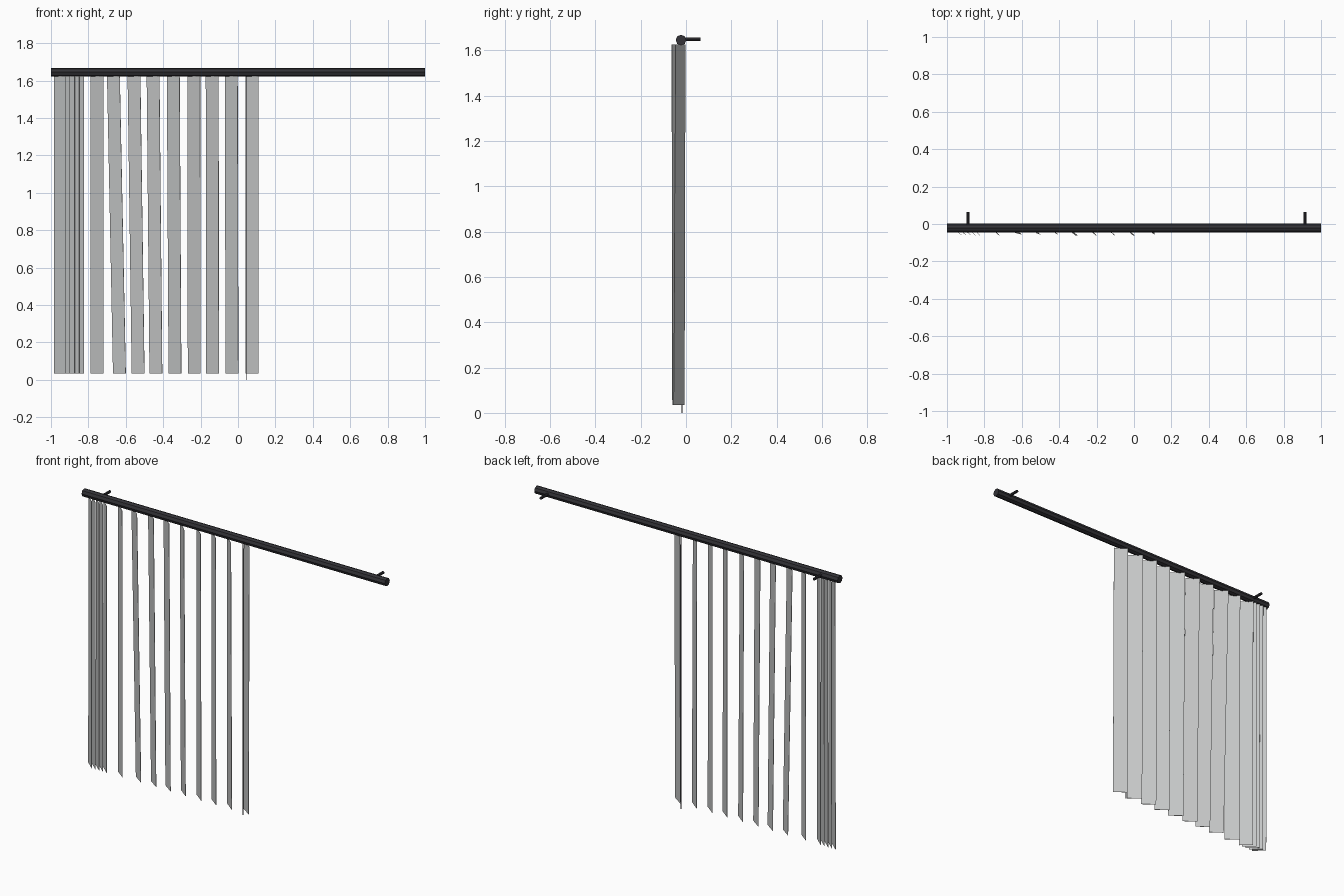
import bpy, bmesh, math
from mathutils import Vector

if "Cube" in bpy.data.objects:
    bpy.data.objects.remove(bpy.data.objects["Cube"])


def material(name, rgb):
    m = bpy.data.materials.new(name)
    m.diffuse_color = (*rgb, 1)
    m.use_nodes = True
    m.node_tree.nodes["Principled BSDF"].inputs["Base Color"].default_value = m.diffuse_color
    return m


DARK = material("dark metal", (0.033, 0.032, 0.038))
GREY = material("light grey fabric", (0.56, 0.57, 0.57))


def rod(name, a, b, radius, sides):
    a, b = Vector(a), Vector(b)
    bpy.ops.mesh.primitive_cylinder_add(vertices=sides, radius=radius,
                                        depth=(b - a).length, location=(a + b) / 2)
    o = bpy.context.object
    o.name = name
    o.rotation_euler = (b - a).to_track_quat('Z', 'Y').to_euler()
    o.data.materials.append(DARK)
    return o


def slat(name, top_left, bottom_left, width, y_top, y_bottom):
    """Thin turned plate: left edge at the back, right edge at the front."""
    bm = bmesh.new()
    rings = []
    for x, z, (yb, yf) in ((bottom_left, 0.035, y_bottom), (top_left, 1.625, y_top)):
        p, q = Vector((x, yb, z)), Vector((x + width, yf, z))
        n = Vector((q.y - p.y, p.x - q.x, 0)).normalized() * 0.0008
        rings.append([bm.verts.new(v) for v in (p + n, q + n, q - n, p - n)])
    lo, hi = rings
    bm.faces.new(lo[::-1])
    bm.faces.new(hi)
    for i in range(4):
        j = (i + 1) % 4
        bm.faces.new((lo[i], lo[j], hi[j], hi[i]))
    bmesh.ops.recalc_face_normals(bm, faces=bm.faces)
    me = bpy.data.meshes.new(name)
    bm.to_mesh(me)
    bm.free()
    me.materials.append(GREY)
    o = bpy.data.objects.new(name, me)
    bpy.context.collection.objects.link(o)


# Head rail with two wall pegs
rod("head_rail", (-1, -0.022, 1.645), (1, -0.022, 1.645), 0.0235, 8)
for side, x in (("left", -0.888), ("right", 0.914)):
    rod(f"wall_peg_{side}", (x, -0.02, 1.648), (x, 0.063, 1.648), 0.008, 8)

# Slats stacked at the left end
for i in range(5):
    x = -0.982 + i * 0.0245
    slat(f"stacked_slat_{i + 1}", x, x, 0.06, (-0.004, -0.06), (-0.007, -0.06))

# Spread slats: left edge at the top, at the bottom, front edge y at the top
spread = [(-0.787, -0.787, -0.062), (-0.70, -0.668, -0.048), (-0.59, -0.568, -0.048),
          (-0.488, -0.473, -0.048), (-0.38, -0.371, -0.062), (-0.27, -0.268, -0.062),
          (-0.172, -0.17, -0.06), (-0.07, -0.066, -0.063), (0.041, 0.041, -0.047)]
for i, (top, bottom, yf) in enumerate(spread):
    slat(f"spread_slat_{i + 1}", top, bottom, 0.068, (-0.003, yf), (-0.007, max(yf - 0.008, -0.06)))

# Pull cord at the leading slat
rod("pull_cord", (0.045, -0.017, 0), (0.045, -0.017, 1.63), 0.002, 6)
